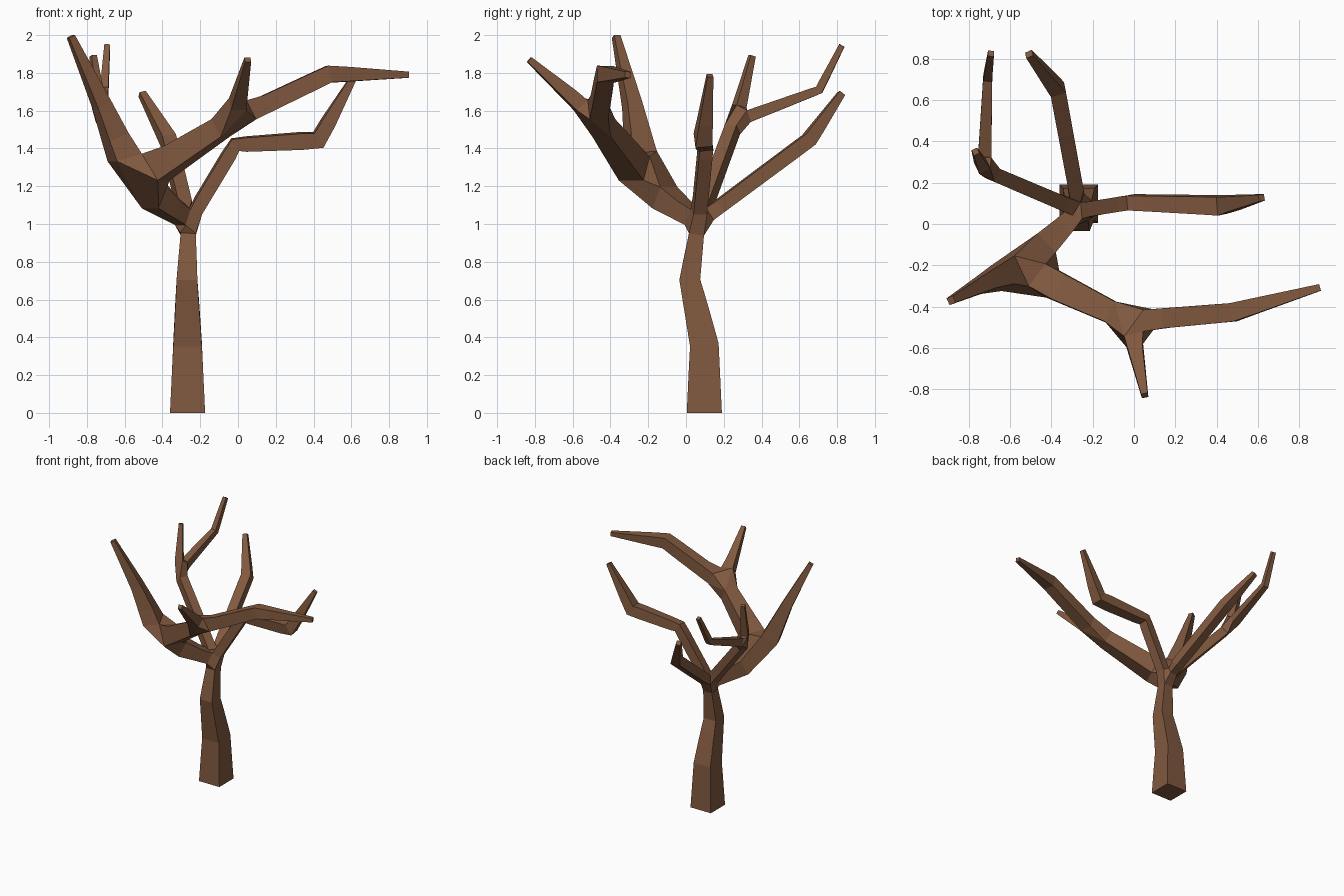
import bpy

if "Cube" in bpy.data.objects:
    bpy.data.objects.remove(bpy.data.objects["Cube"])

# Skeleton joints: name -> (x, y, z, half thickness)
joints = {
    # trunk
    "base": (-0.267, 0.097, 0.0, 0.093),
    "trunk_low": (-0.267, 0.097, 0.36, 0.076),
    "trunk_mid": (-0.270, 0.020, 0.705, 0.055),
    "fork": (-0.262, 0.065, 1.01, 0.036),
    # left front limb
    "front_fork": (-0.550, -0.215, 1.215, 0.080),
    "left_mid": (-0.720, -0.285, 1.63, 0.042),
    "left_tip": (-0.885, -0.370, 1.993, 0.018),
    "long_fork": (-0.020, -0.470, 1.555, 0.050),
    "long_mid": (0.480, -0.427, 1.793, 0.045),
    "long_tip": (0.900, -0.307, 1.79, 0.016),
    "front_tip": (0.052, -0.830, 1.87, 0.016),
    # right limb
    "right_low": (-0.015, 0.105, 1.42, 0.036),
    "right_mid": (0.425, 0.090, 1.445, 0.045),
    "right_tip": (0.617, 0.127, 1.785, 0.016),
    # back limb
    "back_mid": (-0.370, 0.650, 1.445, 0.038),
    "back_tip": (-0.508, 0.822, 1.69, 0.018),
    # left back limb
    "rear_fork": (-0.725, 0.262, 1.545, 0.034),
    "rear_short_tip": (-0.767, 0.350, 1.89, 0.015),
    "rear_mid": (-0.708, 0.705, 1.71, 0.022),
    "rear_tip": (-0.692, 0.825, 1.945, 0.015),
}

# Limbs as chains of joints
chains = [
    "base trunk_low trunk_mid fork",
    "fork front_fork left_mid left_tip",
    "front_fork long_fork long_mid long_tip",
    "long_fork front_tip",
    "fork right_low right_mid right_tip",
    "fork back_mid back_tip",
    "fork rear_fork rear_short_tip",
    "rear_fork rear_mid rear_tip",
]

names = list(joints)
edges = []
for chain in chains:
    ids = [names.index(n) for n in chain.split()]
    edges += list(zip(ids, ids[1:]))

mesh = bpy.data.meshes.new("tree")
mesh.from_pydata([joints[n][:3] for n in names], edges, [])
tree = bpy.data.objects.new("bare_tree", mesh)
bpy.context.collection.objects.link(tree)

# Square-section bark around the skeleton
skin = tree.modifiers.new("bark", 'SKIN')
skin.branch_smoothing = 0.0
skin.use_smooth_shade = False
for i, n in enumerate(names):
    sv = mesh.skin_vertices[0].data[i]
    sv.radius = (joints[n][3], joints[n][3])
    sv.use_root = (n == "base")

bark = bpy.data.materials.new("bark_brown")
bark.diffuse_color = (0.22, 0.10, 0.05, 1)
bark.use_nodes = True
bark.node_tree.nodes["Principled BSDF"].inputs["Base Color"].default_value = bark.diffuse_color
mesh.materials.append(bark)
